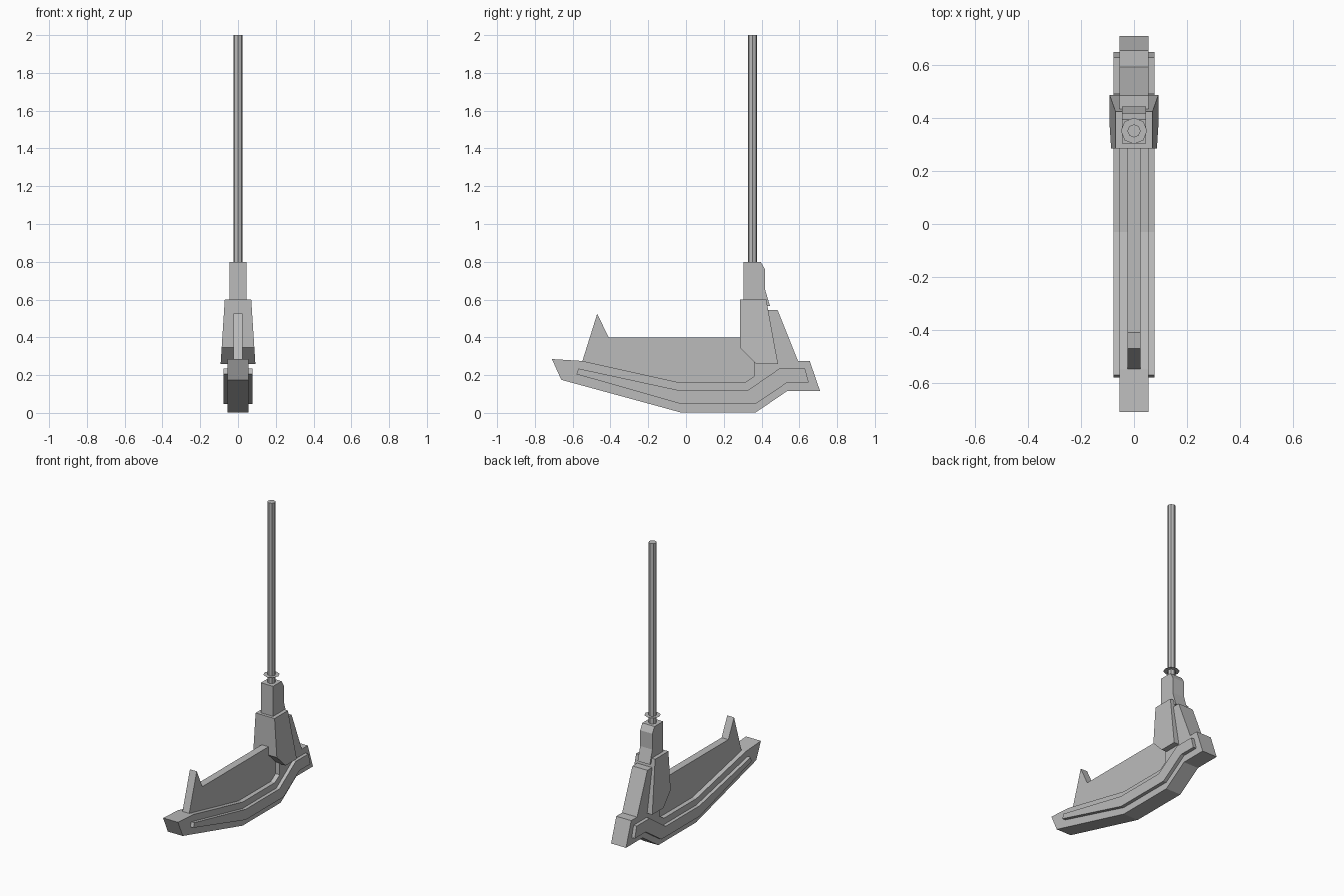
import bpy
import bmesh
import math

cube = bpy.data.objects.get("Cube")
if cube:
    bpy.data.objects.remove(cube, do_unlink=True)

grey = bpy.data.materials.new("plain grey")
grey.use_nodes = True
grey.diffuse_color = (0.5, 0.5, 0.5, 1)
grey.node_tree.nodes["Principled BSDF"].inputs["Base Color"].default_value = (0.5, 0.5, 0.5, 1)


def finish(name, bm):
    bmesh.ops.recalc_face_normals(bm, faces=bm.faces)
    mesh = bpy.data.meshes.new(name)
    bm.to_mesh(mesh)
    bm.free()
    mesh.materials.append(grey)
    obj = bpy.data.objects.new(name, mesh)
    bpy.context.collection.objects.link(obj)
    return obj


def slab(name, profile, half_width):
    """Extrude a (y, z) side profile across x; half_width is a function of z."""
    bm = bmesh.new()
    sides = [[bm.verts.new((s * half_width(z), y, z)) for y, z in profile] for s in (-1, 1)]
    caps = [bm.faces.new(side) for side in sides]
    for i in range(len(profile)):
        j = (i + 1) % len(profile)
        bm.faces.new((sides[0][i], sides[0][j], sides[1][j], sides[1][i]))
    bmesh.ops.recalc_face_normals(bm, faces=bm.faces)
    bmesh.ops.triangulate(bm, faces=caps)
    return finish(name, bm)


# Bent keel with its raised side rails
slab("keel", [(-0.71, 0.285), (-0.66, 0.175), (-0.03, 0.003), (0.37, 0.003),
              (0.535, 0.115), (0.71, 0.115), (0.655, 0.275), (0.485, 0.275),
              (0.31, 0.16), (-0.03, 0.16), (-0.55, 0.275)], lambda z: 0.055)
slab("side_rails", [(-0.57, 0.235), (-0.58, 0.205), (-0.03, 0.048), (0.37, 0.048),
                    (0.535, 0.16), (0.65, 0.16), (0.63, 0.235), (0.495, 0.235),
                    (0.325, 0.118), (-0.03, 0.118)], lambda z: 0.078)

# Thin web with the upright front prong
slab("web", [(-0.55, 0.27), (-0.47, 0.525), (-0.41, 0.4), (0.45, 0.4),
             (0.45, 0.2), (0.31, 0.14), (-0.03, 0.14)], lambda z: 0.025)

# Rear brace, tapered socket and neck
slab("rear_brace", [(0.36, 0.545), (0.485, 0.545), (0.595, 0.27), (0.48, 0.26),
                    (0.36, 0.18)], lambda z: 0.055)
slab("socket", [(0.285, 0.6), (0.285, 0.345), (0.37, 0.26), (0.487, 0.26),
                (0.425, 0.6)], lambda z: 0.07 + 0.022 * (0.6 - z) / 0.34)
slab("neck", [(0.305, 0.8), (0.305, 0.565), (0.445, 0.565), (0.418, 0.655),
              (0.418, 0.76), (0.395, 0.8)], lambda z: 0.045)

# Eight-sided pole
bm = bmesh.new()
bmesh.ops.create_cone(bm, cap_ends=True, segments=8, radius1=0.025, radius2=0.025, depth=1.2)
bmesh.ops.translate(bm, vec=(0, 0.352, 1.4), verts=bm.verts)
finish("pole", bm)

# Flat collar around the foot of the pole
bm = bmesh.new()
bmesh.ops.create_circle(bm, cap_ends=True, segments=8, radius=0.05)
bmesh.ops.translate(bm, vec=(0, 0.352, 0.85), verts=bm.verts)
finish("collar", bm)
